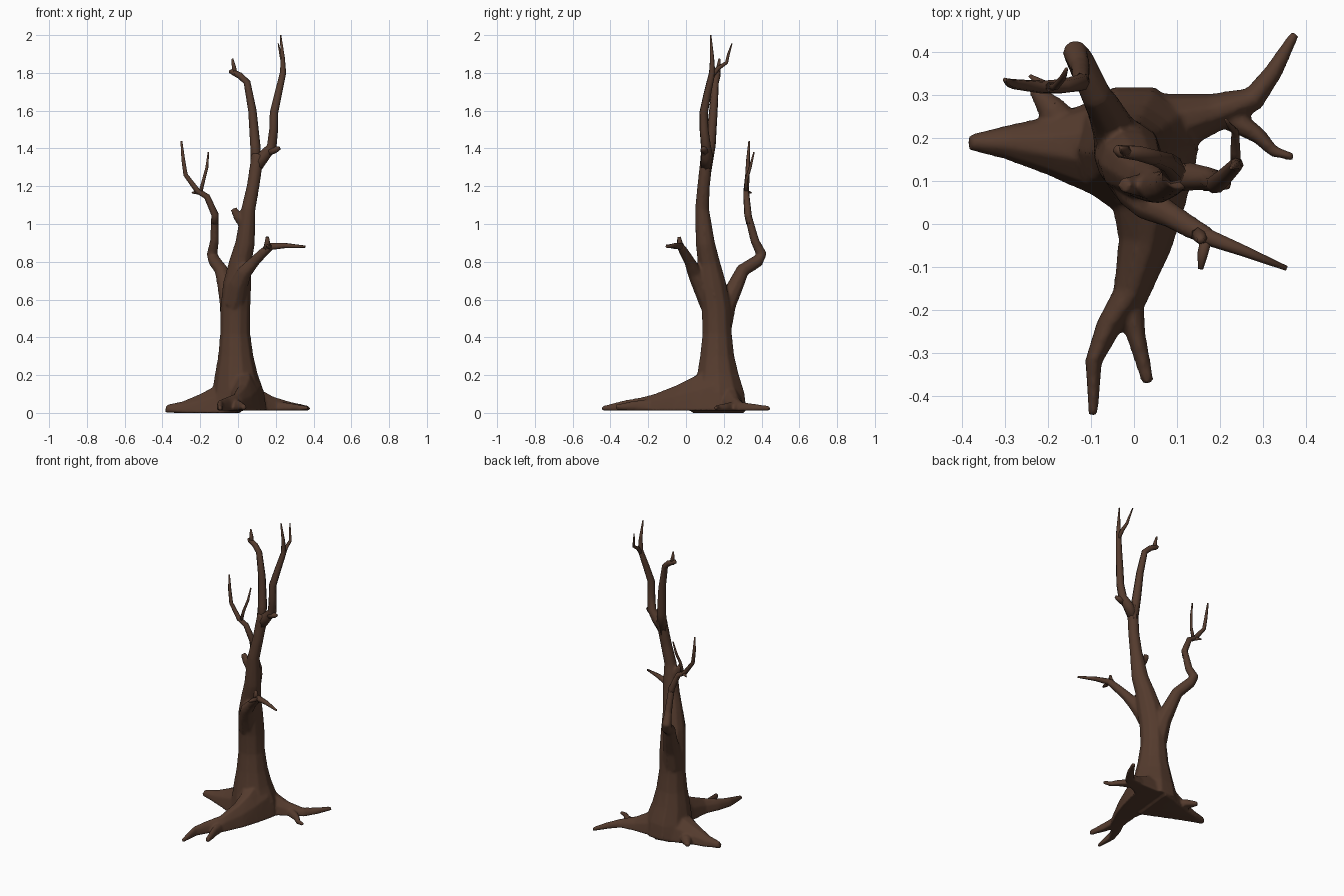
import bpy, bmesh, math
from mathutils import Vector

bark = bpy.data.materials.new("dark_brown_bark")
bark.diffuse_color = (0.09, 0.044, 0.027, 1)


def tube(bm, pts, sides=8, floor=0.012):
    """Capped tube through (x, y, z, half width[, half height]) points."""
    cen = [Vector(p[:3]) for p in pts]
    side = None
    rings = []
    for i, p in enumerate(pts):
        a, b = cen[max(i - 1, 0)], cen[min(i + 1, len(cen) - 1)]
        t = (b - a).normalized()
        if side is None:
            side = t.cross(Vector((0, 0, 1))) if abs(t.z) < 0.7 else Vector((1, 0, 0))
        side = (side - t * side.dot(t)).normalized()
        up = side.cross(t)
        w, h = p[3], p[-1]
        ring = []
        for k in range(sides):
            ang = math.tau * k / sides
            v = cen[i] + side * (w * math.cos(ang)) + up * (h * math.sin(ang))
            v.z = max(v.z, floor)
            ring.append(bm.verts.new(v))
        rings.append(ring)
    for r, s in zip(rings, rings[1:]):
        for k in range(sides):
            n = (k + 1) % sides
            bm.faces.new((r[k], r[n], s[n], s[k]))
    bm.faces.new(rings[0][::-1])
    bm.faces.new(rings[-1])


def make(name, bm):
    bmesh.ops.recalc_face_normals(bm, faces=bm.faces[:])
    for f in bm.faces:
        f.smooth = True
    me = bpy.data.meshes.new(name)
    bm.to_mesh(me)
    bm.free()
    me.materials.append(bark)
    ob = bpy.data.objects.new(name, me)
    bpy.context.collection.objects.link(ob)
    return ob


def branch(name, *paths):
    bm = bmesh.new()
    for p in paths:
        tube(bm, p, 7)
    return make(name, bm)


# Trunk, roots and the thick limbs, fused into one body
bm = bmesh.new()
tube(bm, [(0, .175, .012, .152), (0, .175, .1, .14), (-.01, .168, .2, .115), (-.012, .165, .3, .094),
          (-.015, .165, .42, .08), (-.014, .16, .55, .08), (-.005, .14, .68, .075), (.013, .12, .8, .06),
          (.038, .102, .9, .052), (.055, .085, 1.08, .038), (.08, .093, 1.2, .034),
          (.105, .112, 1.37, .034)], 10)
# left root and its fork
tube(bm, [(.0, .17, 0, .14, .2), (-.1, .18, 0, .11, .16), (-.2, .183, 0, .07, .105),
          (-.3, .19, .005, .04, .058), (-.383, .19, .022, .018, .022)], 10, 0)
tube(bm, [(-.14, .2, .02, .05), (-.19, .265, .03, .035), (-.235, .317, .03, .014)])
# front root and its fork
tube(bm, [(.02, .13, 0, .13, .25), (.035, .04, 0, .085, .2), (.025, -.05, 0, .063, .155),
          (-.01, -.17, .01, .042, .095), (-.06, -.24, .02, .03, .065), (-.094, -.32, .025, .02, .045),
          (-.095, -.445, .024, .011, .012)], 10)
tube(bm, [(-.01, -.16, .02, .032, .06), (.005, -.26, .028, .023, .04), (.033, -.37, .03, .014, .016)])
# right root and its fork
tube(bm, [(.0, .2, 0, .13, .2), (.1, .238, 0, .07, .14), (.19, .26, .005, .046, .085),
          (.28, .292, .015, .03, .045), (.325, .355, .02, .022, .03), (.375, .443, .024, .011, .013)], 10)
tube(bm, [(.2, .26, .015, .035, .05), (.29, .205, .022, .02, .03), (.325, .168, .024, .014, .02),
          (.372, .155, .026, .01, .011)])
# back left limb
tube(bm, [(-.03, .18, .46, .065), (-.045, .215, .58, .053), (-.068, .265, .68, .043), (-.088, .3, .755, .037),
          (-.125, .38, .805, .034), (-.137, .4, .84, .03), (-.125, .365, .91, .024),
          (-.123, .33, 1.04, .02)])
# front right limb
tube(bm, [(-.02, .13, .58, .06), (.005, .08, .68, .05), (.035, .045, .745, .04), (.085, .02, .8, .03),
          (.135, -.01, .85, .026), (.175, -.03, .884, .021)])
# snapped stub on the trunk
tube(bm, [(.04, .09, .98, .026), (0, .09, 1.035, .024), (-.024, .09, 1.082, .018)])
body = make("trunk_and_roots", bm)
m = body.modifiers.new("fuse", 'REMESH')
m.mode, m.voxel_size, m.use_smooth_shade = 'VOXEL', .0075, True
m = body.modifiers.new("blend", 'SMOOTH')
m.factor, m.iterations = .5, 5
m = body.modifiers.new("reduce", 'DECIMATE')
m.ratio = .3

# Upper left fork
branch("upper_left_fork",
       [(.095, .105, 1.28, .03), (.09, .13, 1.42, .028), (.075, .145, 1.6, .023), (.047, .155, 1.75, .019),
        (.01, .165, 1.785, .018), (-.035, .17, 1.808, .015), (-.045, .175, 1.805, .008)],
       [(-.018, .167, 1.79, .015), (-.022, .172, 1.83, .012), (-.03, .177, 1.875, .005)])

# Upper right fork with its stub and twig
branch("upper_right_fork",
       [(.095, .105, 1.3, .032), (.135, .11, 1.36, .033), (.178, .105, 1.41, .027), (.188, .095, 1.5, .024),
        (.19, .093, 1.59, .023), (.215, .115, 1.7, .02), (.238, .138, 1.8, .017),
        (.237, .138, 1.88, .011), (.225, .13, 2.0, .004)],
       [(.165, .1, 1.385, .024), (.2, .095, 1.395, .018), (.222, .09, 1.402, .009)],
       [(.236, .135, 1.78, .013), (.235, .17, 1.825, .012), (.235, .215, 1.855, .009),
        (.225, .225, 1.9, .007), (.213, .243, 1.955, .003)])

# Left limb crown
branch("left_limb_twigs",
       [(-.123, .338, 1.0, .019), (-.123, .328, 1.05, .02), (-.165, .32, 1.145, .017), (-.215, .318, 1.175, .015),
        (-.278, .325, 1.26, .012), (-.29, .328, 1.34, .01), (-.3, .335, 1.44, .005)],
       [(-.2, .318, 1.165, .011), (-.182, .32, 1.235, .009), (-.165, .34, 1.3, .008), (-.157, .36, 1.38, .004)],
       [(-.2, .318, 1.165, .012), (-.225, .332, 1.168, .009), (-.243, .345, 1.165, .004)])

# Front limb tip and stub
branch("front_limb_tip",
       [(.13, -.007, .845, .021), (.172, -.03, .882, .02), (.25, -.06, .886, .014), (.355, -.103, .88, .006)],
       [(.15, -.02, .865, .02), (.155, -.033, .9, .015), (.155, -.037, .932, .009)],
       [(.17, -.03, .88, .014), (.16, -.07, .882, .013), (.155, -.105, .885, .006)])
